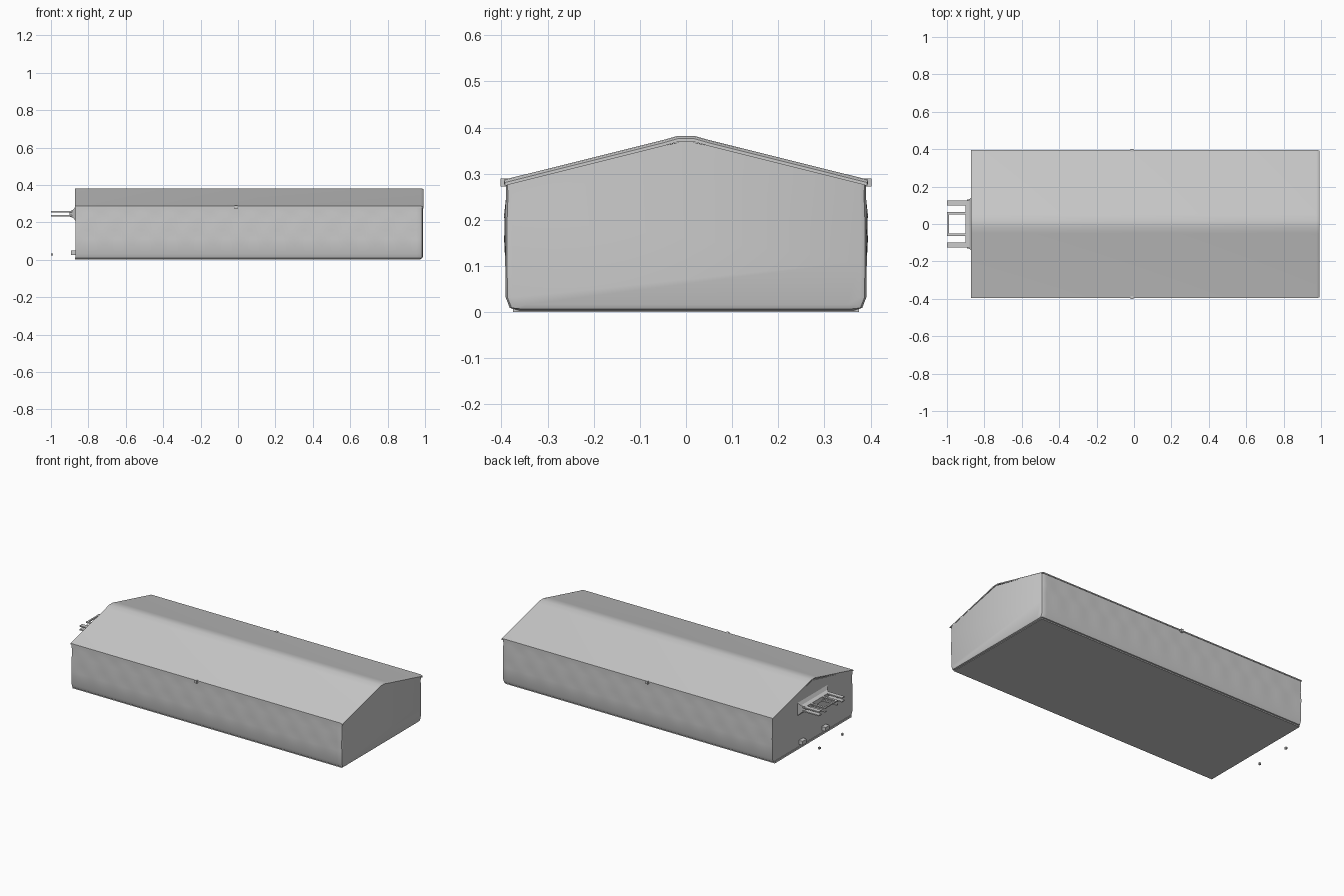
import bpy, bmesh, math

if "Cube" in bpy.data.objects:
    bpy.data.objects.remove(bpy.data.objects["Cube"])


def finish(name, bm, angle=30):
    bmesh.ops.recalc_face_normals(bm, faces=bm.faces[:])
    me = bpy.data.meshes.new(name)
    bm.to_mesh(me)
    bm.free()
    ob = bpy.data.objects.new(name, me)
    bpy.context.collection.objects.link(ob)
    bpy.ops.object.select_all(action='DESELECT')
    ob.select_set(True)
    bpy.context.view_layer.objects.active = ob
    bpy.ops.object.shade_smooth_by_angle(angle=math.radians(angle))
    return ob


def box(name, lo, hi):
    bm = bmesh.new()
    bmesh.ops.create_cube(bm, size=1)
    for v in bm.verts:
        v.co = [(a + b) / 2 + c * (b - a) for a, b, c in zip(lo, hi, v.co)]
    return finish(name, bm)


def loft(name, rings):
    bm = bmesh.new()
    loops = [[bm.verts.new(p) for p in ring] for ring in rings]
    n = len(loops[0])
    for a, b in zip(loops, loops[1:]):
        for i in range(n):
            j = (i + 1) % n
            bm.faces.new((a[i], a[j], b[j], b[i]))
    bm.faces.new(loops[0])
    bm.faces.new(loops[-1])
    return finish(name, bm)


# Hall walls: rounded foot, shallow dimples along the long sides
def wall_ring(x, inset):
    wave = 0.0025 * math.cos(x * 2 * math.pi / 0.145)
    half = [(0.362, 0.003), (0.382, 0.009), (0.391, 0.032), (0.392, 0.11),
            (0.392 + wave, 0.16), (0.392 - wave, 0.21), (0.390, 0.25), (0.391, 0.282)]
    half = [(y - inset, max(z, 0.003 + inset) if z < 0.1 else z) for y, z in half]
    top = [(0.0, 0.372)]
    prof = half + top + [(-y, z) for y, z in reversed(half)]
    return [(x, y, z) for y, z in prof]


xs = [-0.868 + i * (0.974 + 0.868) / 90 for i in range(91)]
loft("hall_walls", [wall_ring(x, 0) for x in xs]
     + [wall_ring(0.984, 0.004), wall_ring(0.988, 0.013)])

# Gable roof: thin sheet, slightly rounded ridge, lower at the far end
half_top = [(0.395, 0.287), (0.05, 0.373), (0.018, 0.382)]


def roof_ring(x, drop):
    up = half_top + [(-y, z) for y, z in reversed(half_top)]
    low = [(y, z - 0.007) for y, z in reversed(up)]
    return [(x, y * (1 - drop), z - drop) for y, z in up + low]


loft("gable_roof", [roof_ring(-0.872, 0), roof_ring(0.975, 0),
                    roof_ring(0.986, 0.002), roof_ring(0.992, 0.006)])

# Flat foot of the building
box("floor_slab", (-0.872, -0.375, 0.0), (0.975, 0.375, 0.012))

# Eave joints at mid length
for s, side in ((-1, "front"), (1, "back")):
    y = sorted((s * 0.385, s * 0.402))
    box("eave_joint_" + side, (-0.018, y[0], 0.272), (-0.002, y[1], 0.29))

# Entrance canopy: flared root on the gable wall
loft("canopy_root", [[(x, -w, lo), (x, w, lo), (x, w, hi), (x, -w, hi)]
                     for x, w, lo, hi in ((-0.866, 0.15, 0.205, 0.29),
                                          (-0.880, 0.13, 0.222, 0.268),
                                          (-0.900, 0.115, 0.231, 0.259))])

# Canopy rails in two thin layers, with open gaps between them
for s, side in ((-1, "front"), (1, "back")):
    for layer, z in (("lower", 0.231), ("upper", 0.253)):
        for part, a, b in (("outer", 0.100, 0.126), ("inner", 0.050, 0.064)):
            y = sorted((s * a, s * b))
            box(f"canopy_rail_{part}_{side}_{layer}",
                (-1.0, y[0], z), (-0.888, y[1], z + 0.007))
    # Post feet and low stubs below the canopy
    y = s * 0.112
    box("post_foot_" + side, (-1.0, y - 0.006, 0.022), (-0.99, y + 0.006, 0.034))
    box("wall_stub_" + side, (-0.893, y - 0.02, 0.025), (-0.86, y + 0.02, 0.05))

# Cross bar closing the middle gap
box("canopy_cross_bar", (-0.998, -0.052, 0.253), (-0.988, 0.052, 0.26))
